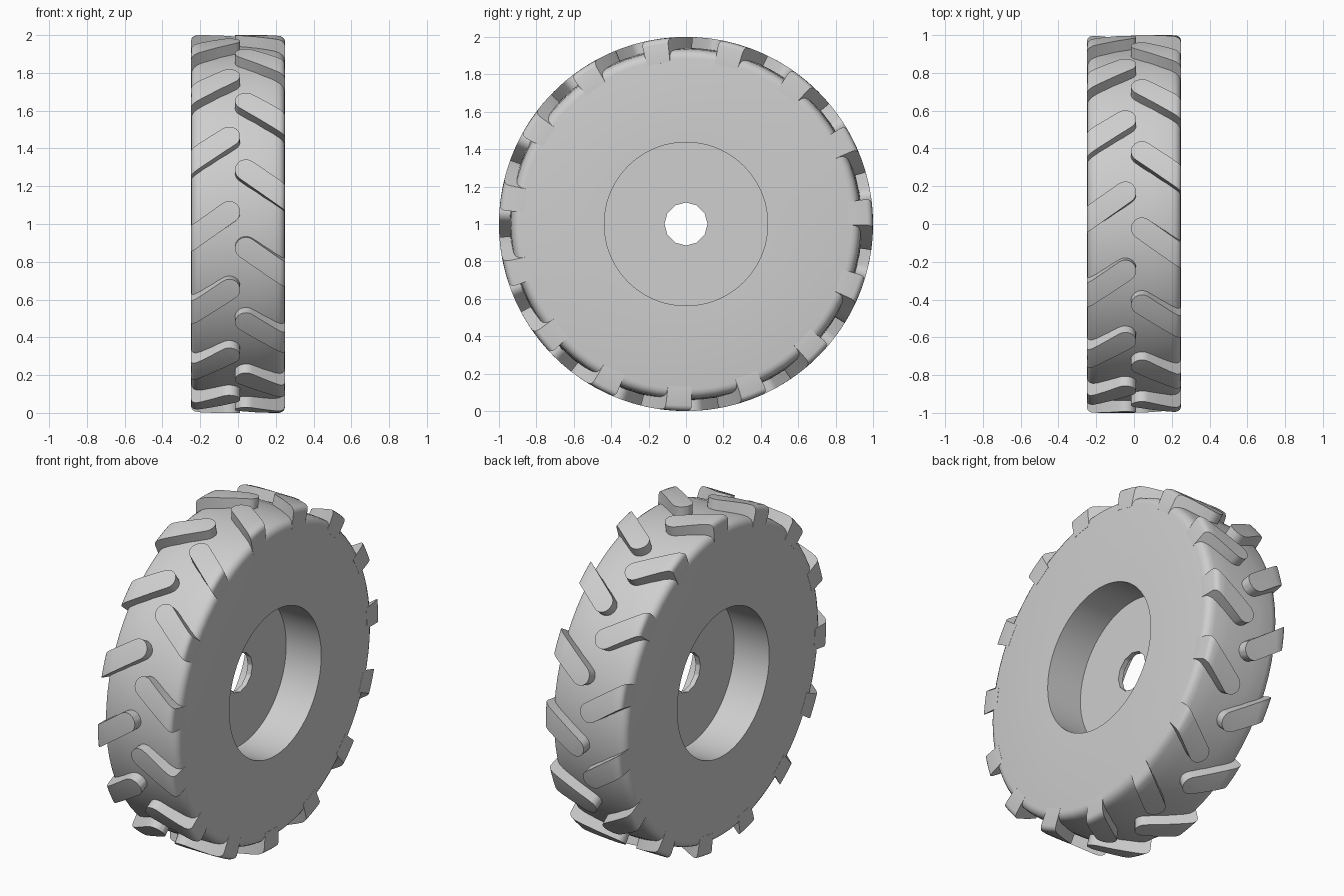
import bpy, bmesh
from math import sin, cos, pi, radians, atan

if "Cube" in bpy.data.objects:
    bpy.data.objects.remove(bpy.data.objects["Cube"])

rubber = bpy.data.materials.new("plain_grey")
rubber.diffuse_color = (0.62, 0.62, 0.62, 1)
rubber.use_nodes = True
rubber.node_tree.nodes["Principled BSDF"].inputs["Base Color"].default_value = rubber.diffuse_color
SEG = 72


def polar(x, r, a):
    """Point on the wheel: angle 0 faces the front, positive goes up."""
    return (x, -r * cos(a), 1 + r * sin(a))


def finish(bm, name, angle=35):
    bmesh.ops.recalc_face_normals(bm, faces=bm.faces[:])
    me = bpy.data.meshes.new(name)
    bm.to_mesh(me)
    bm.free()
    me.materials.append(rubber)
    ob = bpy.data.objects.new(name, me)
    bpy.context.collection.objects.link(ob)
    bpy.ops.object.select_all(action='DESELECT')
    ob.select_set(True)
    bpy.context.view_layer.objects.active = ob
    bpy.ops.object.shade_smooth_by_angle(angle=radians(angle))
    return ob


def lathe(name, profile, radius_rule=lambda r, a: r):
    """Revolve a closed (x, r) profile around the axle."""
    bm = bmesh.new()
    rings = []
    for i in range(SEG):
        a = 2 * pi * i / SEG
        rings.append([bm.verts.new(polar(x, radius_rule(r, a), a)) for x, r in profile])
    n = len(profile)
    for i in range(SEG):
        p, q = rings[i], rings[(i + 1) % SEG]
        for j in range(n):
            k = (j + 1) % n
            bm.faces.new((p[j], p[k], q[k], q[j]))
    return finish(bm, name)


# Tyre body with rounded shoulders and a deep recess on each side
half = [(0.248, 0.437), (0.248, 0.885), (0.245, 0.902), (0.236, 0.918),
        (0.22, 0.929), (0.195, 0.935), (0.1, 0.94)]
lathe("tyre_body", half + [(0, 0.942)] + [(-x, r) for x, r in reversed(half)])


# Thin hub plate with a twelve-sided axle hole
def hole_rule(r, a):
    if r > 0.2:
        return r
    return r * cos(pi / 12) / cos((a % (pi / 6)) - pi / 12)


lathe("hub_plate", [(0.015, 0.115), (0.015, 0.445), (-0.015, 0.445), (-0.015, 0.115)], hole_rule)


# Slanted tread lugs, rounded at the middle and cut flush at the sidewall
SLOPE, W, EDGE, ACROSS = 0.71, 0.058, 0.249, 5


def lug_rows(reach):
    """Pairs of (|x| distance, arc) points from the round tip to the sidewall."""
    cx, cs = -reach + W, -W
    t = atan(SLOPE)
    axis = pi - t                     # tip points to the centre line and up
    ax = (cos(axis), sin(axis))
    rows = []
    for deg in (12, 30, 45, 60, 75, 90):
        d = radians(deg)
        rows.append([(cx + W * cos(axis + s * d), cs + W * sin(axis + s * d)) for s in (1, -1)])
    lo, hi = rows[-1]
    for x_end in (0.35, 0.7, 0.87, 0.94, 0.98, 1.0):
        row = []
        for px, ps in (lo, hi):
            dx = (EDGE - px) * x_end
            row.append((px + dx, ps - dx * SLOPE))
        rows.append(row)
    return rows


def crown(x):
    """Outer lug radius, rounded off near the sidewall."""
    f = max(0.0, (x - 0.212) / (EDGE - 0.212))
    return 1.0 - 0.03 * (1 - (1 - min(f, 1) ** 2) ** 0.5)


def add_lug(bm, side, tip_angle, reach):
    grid = []
    for lo, hi in lug_rows(reach):
        line = []
        for k in range(ACROSS + 1):
            f = k / ACROSS
            x = lo[0] + (hi[0] - lo[0]) * f
            a = tip_angle + lo[1] + (hi[1] - lo[1]) * f
            line.append((x, a))
        grid.append(line)
    top = [[bm.verts.new(polar(side * x, crown(x), a)) for x, a in line] for line in grid]
    low = [[bm.verts.new(polar(side * x, 0.87, a)) for x, a in line] for line in grid]
    n, m = len(grid), ACROSS + 1
    for i in range(n - 1):
        for k in range(m - 1):
            for g in (top, low):
                bm.faces.new((g[i][k], g[i + 1][k], g[i + 1][k + 1], g[i][k + 1]))
    loop = ([(0, k) for k in range(m)] + [(i, m - 1) for i in range(1, n)]
            + [(n - 1, k) for k in range(m - 2, -1, -1)] + [(i, 0) for i in range(n - 2, 0, -1)])
    for (i, k), (j, l) in zip(loop, loop[1:] + loop[:1]):
        bm.faces.new((top[i][k], top[j][l], low[j][l], low[i][k]))


for name, side, start, reach in (("left_lugs", -1, 7, 0.012), ("right_lugs", 1, -4, 0.016)):
    bm = bmesh.new()
    for i in range(15):
        add_lug(bm, side, radians(start + 24 * i), reach)
    finish(bm, name)
